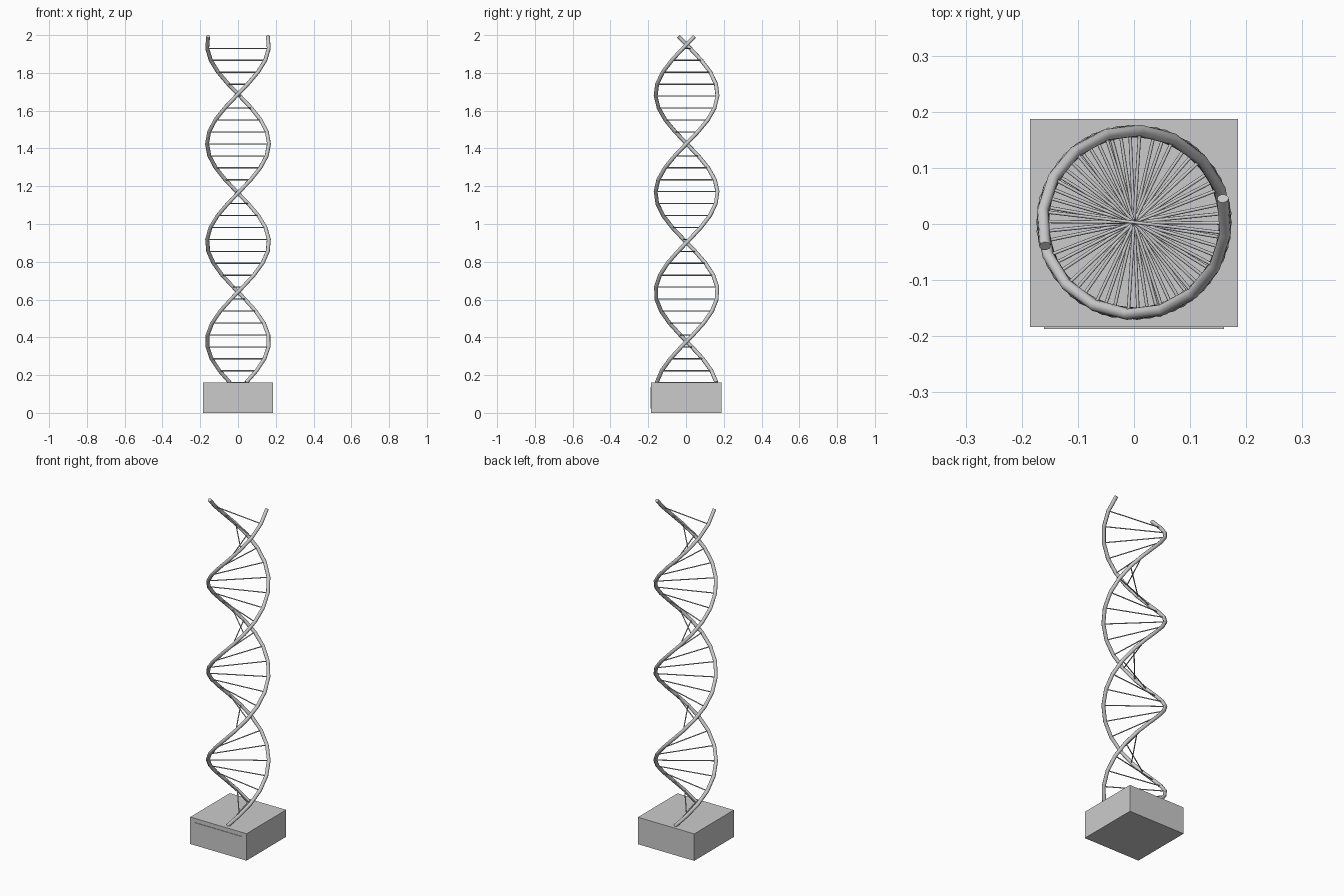
import bpy
from math import cos, sin, pi, radians
from mathutils import Vector

if "Cube" in bpy.data.objects:
    bpy.data.objects.remove(bpy.data.objects["Cube"])

STEPS = 29                  # segments per strand
START, SWEEP = radians(105), radians(630)
Z0, Z1 = 0.16, 1.993
RADIUS, CY = 0.164, 0.003


def helix_point(i, phase=0.0):
    t = i / STEPS
    a = START + SWEEP * t + phase
    return Vector((RADIUS * cos(a), CY + RADIUS * sin(a), Z0 + (Z1 - Z0) * t))


def box(name, lo, hi):
    lo, hi = Vector(lo), Vector(hi)
    bpy.ops.mesh.primitive_cube_add(size=1, location=(lo + hi) / 2)
    ob = bpy.context.object
    ob.name = name
    ob.scale = hi - lo
    return ob


def tubes(name, paths, radius, bevel_resolution):
    cu = bpy.data.curves.new(name, 'CURVE')
    cu.dimensions = '3D'
    cu.bevel_depth = radius
    cu.bevel_resolution = bevel_resolution
    cu.use_fill_caps = True
    for pts in paths:
        sp = cu.splines.new('POLY')
        sp.points.add(len(pts) - 1)
        for p, co in zip(sp.points, pts):
            p.co = (*co, 1)
    ob = bpy.data.objects.new(name, cu)
    bpy.context.collection.objects.link(ob)
    bpy.ops.object.select_all(action='DESELECT')
    bpy.context.view_layer.objects.active = ob
    ob.select_set(True)
    bpy.ops.object.convert(target='MESH')
    bpy.ops.object.shade_smooth_by_angle(angle=radians(50))
    return bpy.context.object


# Base block and the thin blank plate on its front
box("base", (-0.185, -0.184, 0), (0.185, 0.187, 0.16))
box("front_plate", (-0.16, -0.187, 0.024), (0.16, -0.18, 0.136))

# Two opposite helical strands
for name, phase in (("strand_a", 0), ("strand_b", pi)):
    tubes(name, [[helix_point(i, phase) for i in range(STEPS + 1)]], 0.0105, 2)

# Rungs joining the strands at every step except the top end
tubes("rungs", [[helix_point(i), helix_point(i, pi)] for i in range(STEPS)],
      0.003, 2)
